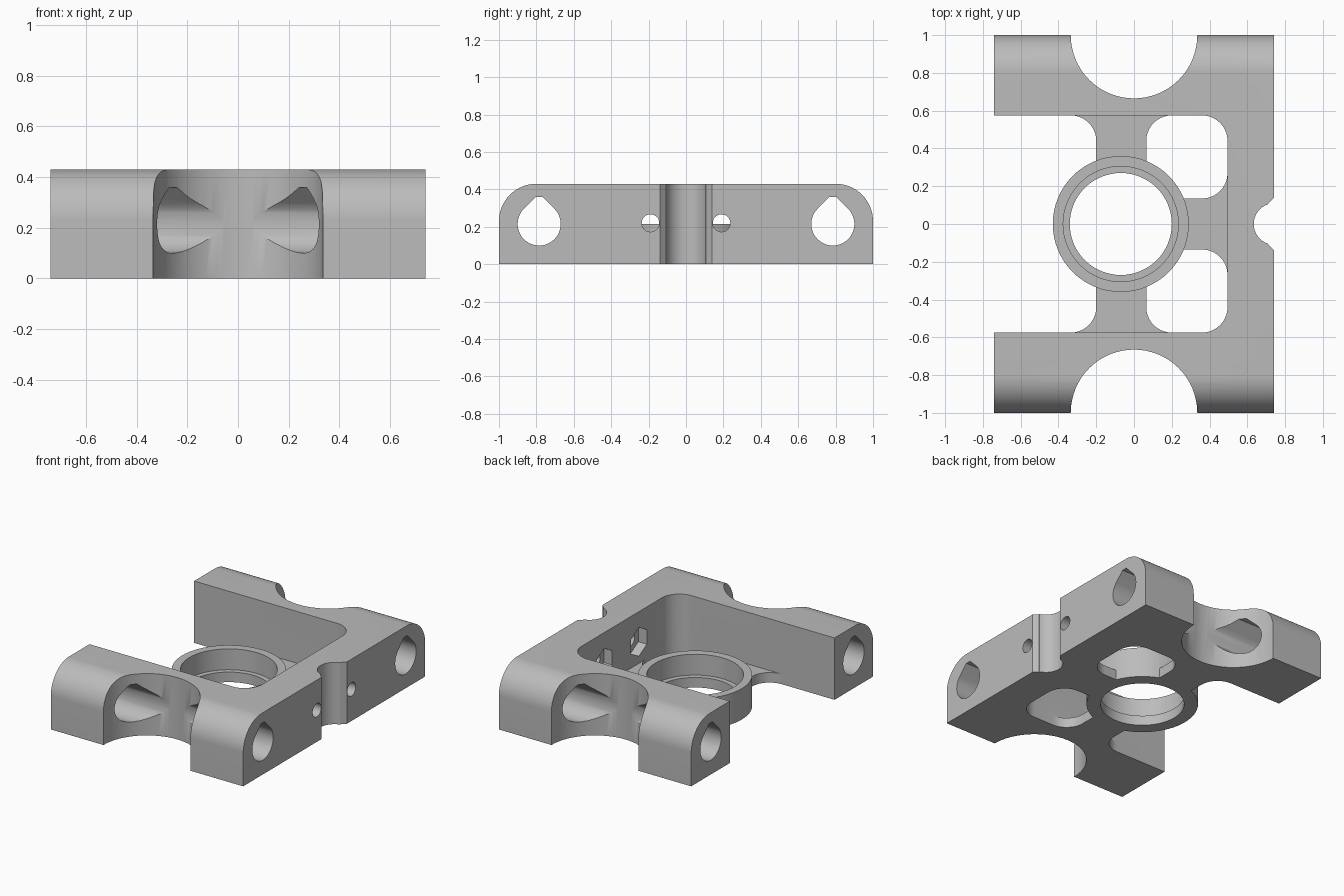
import bpy, bmesh
from math import sin, cos, radians
from mathutils import Vector

cube = bpy.data.objects.get("Cube")
if cube:
    bpy.data.objects.remove(cube, do_unlink=True)

grey = bpy.data.materials.new("plain_grey")
grey.use_nodes = True
grey.diffuse_color = (0.5, 0.5, 0.5, 1)
grey.node_tree.nodes["Principled BSDF"].inputs["Base Color"].default_value = (0.5, 0.5, 0.5, 1)


def arc(cx, cy, r, start, end, steps):
    angles = [radians(start + (end - start) * i / steps) for i in range(steps + 1)]
    return [(cx + r * cos(a), cy + r * sin(a)) for a in angles]


def circle(cx, cy, r, sides=64):
    return arc(cx, cy, r, 0, 360, sides)[:-1]


def rounded_box(x0, x1, y0, y1, r):
    return (arc(x1 - r, y1 - r, r, 0, 90, 10) + arc(x0 + r, y1 - r, r, 90, 180, 10)
            + arc(x0 + r, y0 + r, r, 180, 270, 10) + arc(x1 - r, y0 + r, r, 270, 360, 10))


def prism(name, outline, axis, low, high):
    """Extrude an outline along z (drawn in x, y) or along x (drawn in y, z)."""
    bm = bmesh.new()
    place = (lambda u, v: (u, v, low)) if axis == "z" else (lambda u, v: (low, u, v))
    face = bm.faces.new([bm.verts.new(place(u, v)) for u, v in outline])
    new = bmesh.ops.extrude_face_region(bm, geom=[face])["geom"]
    step = Vector((0, 0, high - low)) if axis == "z" else Vector((high - low, 0, 0))
    bmesh.ops.translate(bm, vec=step, verts=[g for g in new if isinstance(g, bmesh.types.BMVert)])
    bmesh.ops.recalc_face_normals(bm, faces=bm.faces[:])
    mesh = bpy.data.meshes.new(name)
    bm.to_mesh(mesh)
    bm.free()
    obj = bpy.data.objects.new(name, mesh)
    bpy.context.collection.objects.link(obj)
    return obj


def combine(target, tool, operation="DIFFERENCE"):
    """Apply one boolean and discard the tool."""
    tool.hide_render = True
    mod = target.modifiers.new("combine", "BOOLEAN")
    mod.operation, mod.solver, mod.object = operation, "EXACT", tool
    graph = bpy.context.evaluated_depsgraph_get()
    result = bpy.data.meshes.new_from_object(target.evaluated_get(graph))
    target.modifiers.clear()
    target.data = result
    bpy.data.objects.remove(tool, do_unlink=True)


HALF_X, TOP, FLOOR, WALL_X, WALL_Y = 0.74, 0.43, 0.07, 0.495, 0.575

# Block with rounded upper front and back edges
side = [(-1, 0), (1, 0)] + arc(0.8, TOP - 0.2, 0.2, 0, 90, 16) + arc(-0.8, TOP - 0.2, 0.2, 90, 180, 16)
bracket = prism("bracket", side, "x", -HALF_X, HALF_X)

# Open pocket between the arms, leaving a thin floor
combine(bracket, prism("pocket", rounded_box(-1.2, WALL_X, -WALL_Y, WALL_Y, 0.135), "z", FLOOR, 1))

# Floor openings that leave three ribs
combine(bracket, prism("open_side", rounded_box(-1.2, -0.2, -WALL_Y, WALL_Y, 0.135), "z", -0.1, 0.2))
for y0, y1 in ((0.135, WALL_Y), (-WALL_Y, -0.135)):
    combine(bracket, prism("window", rounded_box(0.065, WALL_X, y0, y1, 0.135), "z", -0.1, 0.2))

# Bearing ring with a stepped bore
RING_X = -0.07
combine(bracket, prism("ring", circle(RING_X, 0, 0.36), "z", 0, 0.215), "UNION")
combine(bracket, prism("bore", circle(RING_X, 0, 0.27), "z", -0.1, 0.3))
combine(bracket, prism("seat", circle(RING_X, 0, 0.305), "z", FLOOR, 0.3))

for s in (-1, 1):
    # Round scallop in each arm
    combine(bracket, prism("scallop", circle(0, s, 0.335), "z", -0.1, 1))
    # Rod hole with a clipped teardrop roof
    roof = [(s * 0.785 - 0.018, 0.36), (s * 0.785 + 0.018, 0.36)]
    teardrop = arc(s * 0.785, 0.215, 0.115, 135, 405, 36) + roof[::-1]
    combine(bracket, prism("rod_hole", teardrop, "x", -1, 1))
    # Screw hole with a hexagonal nut pocket on the inner wall
    combine(bracket, prism("screw_hole", circle(s * 0.19, 0.22, 0.047, 24), "x", 0.4, 1))
    nut = arc(s * 0.19, 0.22, 0.1, 30, 330, 5)
    combine(bracket, prism("nut_pocket", nut, "x", 0.4, 0.56))

# Vertical groove with bevelled lips on the outer wall
groove = [(0.8, 0.2), (0.71, 0.108)] + arc(0.744, 0, 0.11, 108, 252, 24) + [(0.71, -0.108), (0.8, -0.2)]
combine(bracket, prism("groove", groove, "z", -0.1, 1))

# Finish
bracket.data.materials.clear()
bracket.data.materials.append(grey)
bpy.ops.object.select_all(action="DESELECT")
bracket.select_set(True)
bpy.context.view_layer.objects.active = bracket
bpy.ops.object.shade_smooth_by_angle(angle=radians(30))
